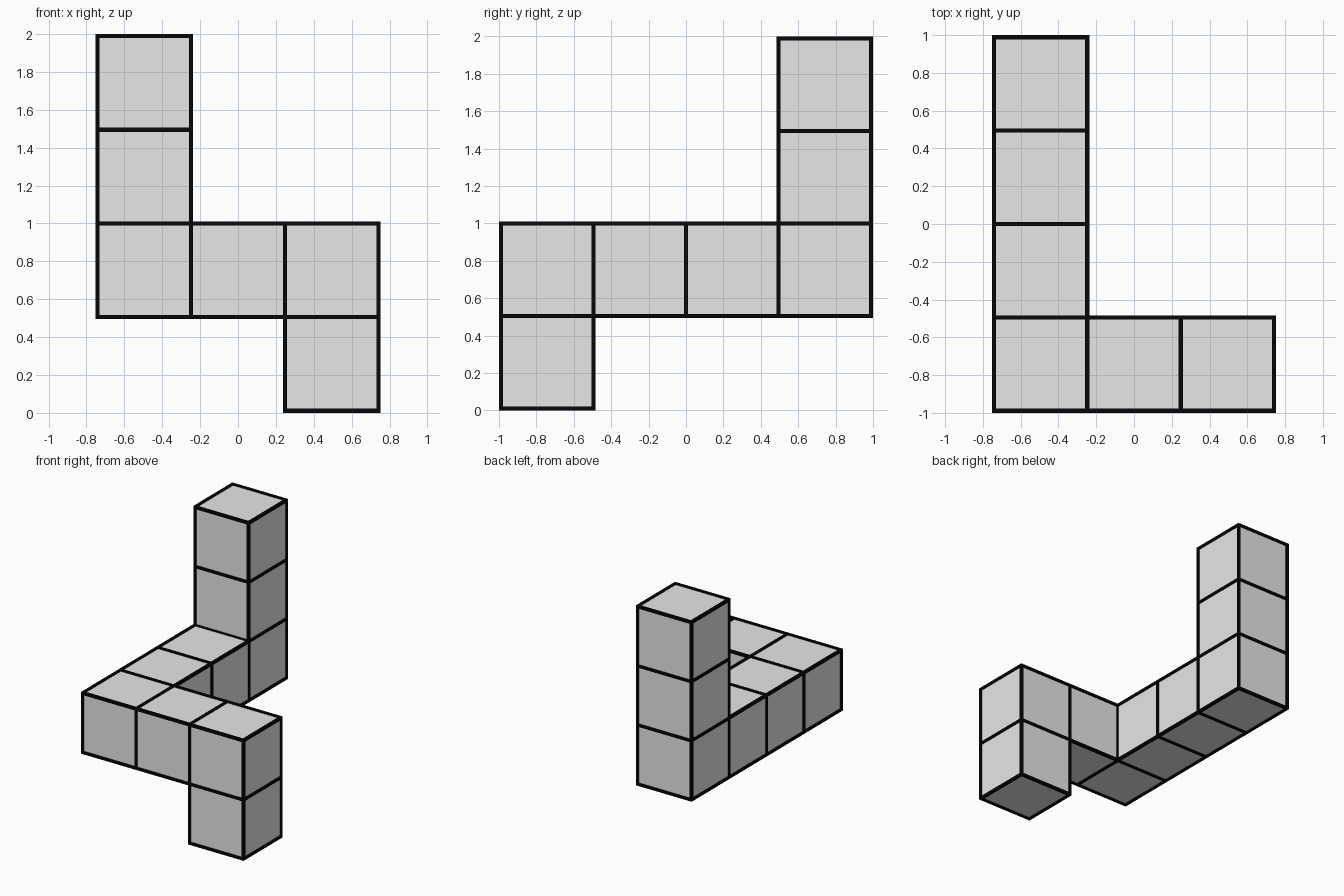
import bpy, bmesh
from mathutils import Matrix, Vector

cube = bpy.data.objects.get("Cube")
if cube:
    bpy.data.objects.remove(cube, do_unlink=True)

BAR = 0.022                  # thickness of the dark edge bars
PITCH = (2 - BAR) / 4        # block size


def material(name, value):
    mat = bpy.data.materials.new(name)
    mat.use_nodes = True
    colour = (value, value, value, 1)
    mat.diffuse_color = colour
    mat.node_tree.nodes["Principled BSDF"].inputs["Base Color"].default_value = colour
    return mat


def add_object(name, bm, mat):
    mesh = bpy.data.meshes.new(name)
    bm.to_mesh(mesh)
    mesh.materials.append(mat)
    obj = bpy.data.objects.new(name, mesh)
    bpy.context.collection.objects.link(obj)


def add_box(bm, centre, size):
    matrix = Matrix.Translation(centre) @ Matrix.Diagonal((*size, 1))
    bmesh.ops.create_cube(bm, size=1, matrix=matrix)


# Grid cells: long arm, tall column at the back, side arm with a foot
cells = [(0, j, 1) for j in range(4)]
cells += [(0, 3, 2), (0, 3, 3), (1, 0, 1), (2, 0, 1), (2, 0, 0)]

# Blocks joined into one shell, without the faces between neighbours
blocks = bmesh.new()
for i, j, k in cells:
    centre = Vector((i - 1, j - 1.5, k + 0.5)) * PITCH + Vector((0, 0, BAR / 2))
    add_box(blocks, centre, (PITCH,) * 3)
groups = {}
for face in blocks.faces:
    key = tuple(round(c, 3) + 0.0 for c in face.calc_center_median())
    groups.setdefault(key, []).append(face)
inner = [f for group in groups.values() if len(group) > 1 for f in group]
bmesh.ops.delete(blocks, geom=inner, context='FACES')
bmesh.ops.remove_doubles(blocks, verts=blocks.verts[:], dist=0.001)

# Dark bars along every block edge
bars = bmesh.new()
for edge in blocks.edges:
    a, b = (v.co for v in edge.verts)
    add_box(bars, (a + b) / 2, [abs(d) + BAR for d in b - a])

add_object("blocks", blocks, material("light grey", 0.8))
add_object("edge_bars", bars, material("black", 0.002))
blocks.free()
bars.free()
